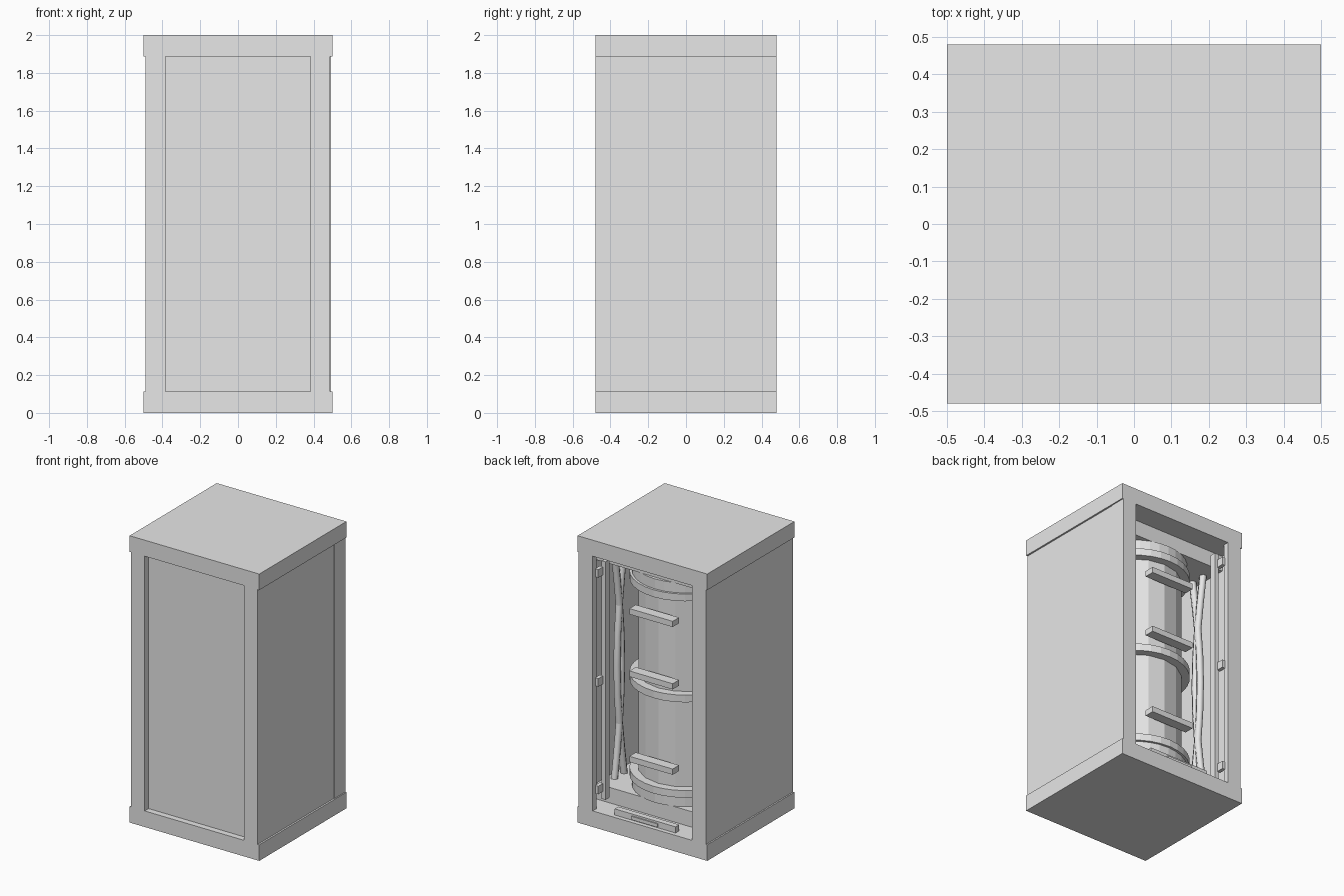
import bpy
import math

cube = bpy.data.objects.get("Cube")
if cube:
    bpy.data.objects.remove(cube, do_unlink=True)

grey = bpy.data.materials.new("plain_grey")
grey.use_nodes = True
grey.diffuse_color = (0.8, 0.8, 0.8, 1)
grey.node_tree.nodes["Principled BSDF"].inputs["Base Color"].default_value = (0.8, 0.8, 0.8, 1)


def box(name, x, y, z):
    """Box from (low, high) ranges on each axis."""
    mids = [(a + b) / 2 for a, b in (x, y, z)]
    bpy.ops.mesh.primitive_cube_add(size=1, location=mids)
    ob = bpy.context.object
    ob.name = name
    ob.scale = [b - a for a, b in (x, y, z)]
    bpy.ops.object.transform_apply(location=False, rotation=False, scale=True)
    ob.data.materials.append(grey)
    return ob


def drum(name, radius, low, high, sides):
    """Upright cylinder on the centre axis."""
    bpy.ops.mesh.primitive_cylinder_add(
        vertices=sides, radius=radius, depth=high - low, location=(0, 0, (low + high) / 2))
    ob = bpy.context.object
    ob.name = name
    ob.data.materials.append(grey)
    return ob


def cable(name, x, y_end, y_mid):
    """Bowed hose standing between the base and the ceiling box."""
    curve = bpy.data.curves.new(name, "CURVE")
    curve.dimensions = "3D"
    curve.bevel_depth = 0.025
    curve.bevel_resolution = 1
    steps = 8
    spline = curve.splines.new("POLY")
    spline.points.add(steps)
    for i, point in enumerate(spline.points):
        t = i / steps
        y = y_end + (y_mid - y_end) * math.sin(math.pi * t)
        point.co = (x, y, 0.2 + 1.6 * t, 1)
    curve.materials.append(grey)
    ob = bpy.data.objects.new(name, curve)
    bpy.context.collection.objects.link(ob)


# Cabinet shell
FLOOR, CEIL = 0.112, 1.888
W, D, OPEN = 0.5, 0.48, 0.384
box("bottom_cap", (-W, W), (-D, D), (0, FLOOR))
box("top_cap", (-W, W), (-D, D), (CEIL, 2))
box("front_panel", (-0.4, 0.4), (-0.437, -0.42), (FLOOR, CEIL))
box("right_wall", (-0.49, -0.47), (-D, D), (FLOOR, CEIL))
box("left_wall", (0.47, 0.488), (-D, 0.36), (FLOOR, CEIL))
box("left_rear_post", (0.47, 0.492), (0.36, D), (FLOOR, CEIL))

# Plinth and ceiling box that hold the tank
box("plinth", (-0.47, 0.47), (-0.42, 0.32), (FLOOR, 0.22))
box("ceiling_box", (-0.47, 0.47), (-0.42, 0.32), (1.78, CEIL))

# Parts repeated on both sides
for side, s in (("left", 1), ("right", -1)):
    def span(a, b):
        return tuple(sorted((s * a, s * b)))

    box(f"{side}_front_stile", span(OPEN, 0.485), (-D, -0.42), (FLOOR, CEIL))
    box(f"{side}_rear_stile", span(OPEN, 0.485), (0.44, D), (FLOOR, CEIL))
    box(f"{side}_inner_rail", span(0.34, 0.37), (0.36, 0.40), (0.17, 1.83))
    for z in (0.25, 1.0, 1.76):
        box(f"{side}_hinge", span(0.362, 0.388), (0.395, 0.45), (z - 0.028, z + 0.028))
    cable(f"{side}_cable_a", s * 0.42, 0.19, 0.11)
    cable(f"{side}_cable_b", s * 0.42, 0.08, 0.16)

# Tank with clamping bands
drum("tank", 0.305, 0.22, 1.78, 16)
drum("middle_band", 0.358, 0.955, 1.005, 32)
for label, flip in (("lower", False), ("upper", True)):
    for part, radius, a, b in (("collar", 0.342, 0.22, 0.29), ("band", 0.358, 0.29, 0.34)):
        low, high = (2 - b, 2 - a) if flip else (a, b)
        drum(f"{label}_{part}", radius, low, high, 32)

# Cross bars on the rear of the tank
for z in (0.495, 1.09, 1.525):
    box("cross_bar", (-0.167, 0.167), (0.315, 0.385), (z - 0.02, z + 0.02))

# Latch on the sill
box("latch_bar", (-0.235, 0.235), (0.41, 0.45), (FLOOR, 0.155))
box("latch_plate", (-0.1, 0.1), (0.45, 0.458), (0.118, 0.142))
